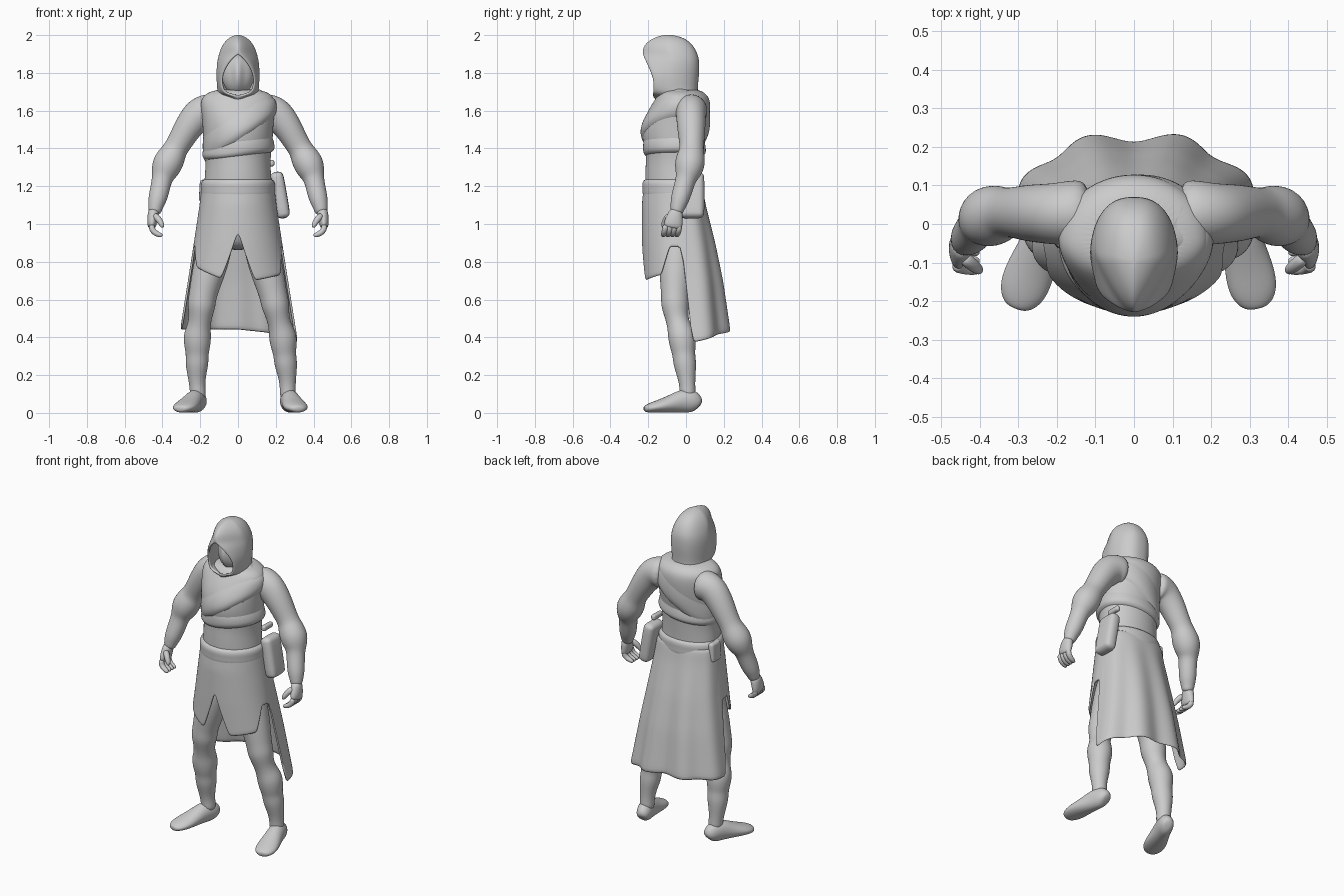
import bpy, bmesh
from math import sin, cos, pi, radians, acos, asin
from mathutils import Vector, Matrix

cube = bpy.data.objects.get("Cube")
if cube:
    bpy.data.objects.remove(cube, do_unlink=True)

GREY = (0.6, 0.6, 0.6, 1.0)
mat = bpy.data.materials.new("clay grey")
mat.use_nodes = True
mat.diffuse_color = GREY
shader = mat.node_tree.nodes["Principled BSDF"]
shader.inputs["Base Color"].default_value = GREY
shader.inputs["Roughness"].default_value = 0.7


def finish(name, bm, mirror=False, solid=0, offset=0, bevel=0, subsurf=1):
    bmesh.ops.recalc_face_normals(bm, faces=bm.faces)
    for f in bm.faces:
        f.smooth = True
    mesh = bpy.data.meshes.new(name)
    bm.to_mesh(mesh)
    bm.free()
    mesh.materials.append(mat)
    ob = bpy.data.objects.new(name, mesh)
    bpy.context.collection.objects.link(ob)
    if mirror:
        ob.modifiers.new("mirror", 'MIRROR').use_mirror_merge = False
    if solid:
        m = ob.modifiers.new("thickness", 'SOLIDIFY')
        m.thickness, m.offset = solid, offset
    if bevel:
        m = ob.modifiers.new("round", 'BEVEL')
        m.width, m.segments = bevel, 4
    m = ob.modifiers.new("smooth", 'SUBSURF')
    m.levels = m.render_levels = subsurf


def grid(name, rows, closed=True, caps=False, **kw):
    """Skin a stack of equal rows of points."""
    bm = bmesh.new()
    vs = [[bm.verts.new(p) for p in r] for r in rows]
    n = len(rows[0])
    for a, b in zip(vs, vs[1:]):
        for i in range(n if closed else n - 1):
            j = (i + 1) % n
            bm.faces.new((a[i], a[j], b[j], b[i]))
    if caps:
        bm.faces.new(vs[0])
        bm.faces.new(vs[-1])
    bmesh.ops.remove_doubles(bm, verts=bm.verts, dist=0.0005)
    finish(name, bm, **kw)


def tube(name, path, ref=(0, 1, 0), n=16, **kw):
    """Limb along (x, y, z, radius[, radius along ref])."""
    pts = [Vector(p[:3]) for p in path]
    rows = []
    for i, p in enumerate(path):
        d = (pts[min(i + 1, len(pts) - 1)] - pts[max(i - 1, 0)]).normalized()
        side = d.cross(Vector(ref)).normalized()
        other = side.cross(d)
        rows.append([pts[i] + side * p[3] * cos(2 * pi * k / n)
                     + other * p[-1] * sin(2 * pi * k / n) for k in range(n)])
    grid(name, rows, caps=True, subsurf=2, **kw)


def lookup(table, v):
    """Linear interpolation in rows sorted by first value."""
    if v <= table[0][0]:
        return table[0][1:]
    for a, b in zip(table, table[1:]):
        if v <= b[0]:
            k = (v - a[0]) / (b[0] - a[0])
            return [p + (q - p) * k for p, q in zip(a[1:], b[1:])]
    return table[-1][1:]


MID = -0.04


def around(table, z, t, off=0, boxy=1.0):
    """Point on a body section: t = 0 front, positive towards +x."""
    rx, front, back = lookup(table, z)
    c = cos(t)
    y = MID + (front - MID) * c if c > 0 else MID + (back - MID) * abs(c) ** boxy
    return Vector((rx * sin(t) + off * sin(t), y - off * c, z))


TURN = [2 * pi * i / 48 for i in range(48)]

# torso: height, half width, front, back
TORSO = [(0.86, .13, -.14, .05), (0.95, .16, -.18, .07), (1.10, .18, -.21, .08),
         (1.22, .18, -.216, .08), (1.31, .17, -.214, .085), (1.38, .176, -.21, .09),
         (1.44, .184, -.228, .1), (1.50, .186, -.232, .115), (1.56, .19, -.22, .125),
         (1.62, .197, -.19, .13), (1.665, .195, -.16, .125), (1.695, .165, -.14, .1),
         (1.715, .1, -.11, .06)]
grid("torso", [[around(TORSO, r[0], t) for t in TURN] for r in TORSO], caps=True, subsurf=2)

# belt and soft cloth folds wrapped around the torso
BELT = ((-1, -.5), (-.85, .7), (-.4, 1), (0, .85), (.4, 1), (.85, .7), (1, -.5))
FOLD = ((-1, -.5), (-.85, .3), (-.6, .9), (-.3, 1), (.1, .7), (.5, .3), (1, -.3))


def band(name, profile, z0, tilt, half, thick):
    grid(name, [[around(TORSO, z0 + tilt * sin(t) + v * half, t, k * thick) for t in TURN]
                for v, k in profile])


band("belt", BELT, 1.185, 0, .055, .018)
band("chest_sash", FOLD, 1.52, .12, .08, .011)
band("waist_fold", FOLD, 1.40, .02, .045, .015)

# skirt and coat tails: front slit, side slits, long folded back
SKIRT = [(0.37, .318, -.22, .235), (0.7, .262, -.222, .19), (0.9, .228, -.228, .15),
         (1.1, .198, -.228, .1), (1.2, .186, -.218, .082)]
HEM = [(-180, .44), (-96, .44), (-92, .88), (-76, .88), (-60, .77), (-20, .71), (0, .96),
       (20, .70), (60, .73), (76, .88), (92, .88), (96, .37), (130, .41), (180, .44)]
rows = []
for v in range(17):
    row = []
    for deg in range(-180, 180, 4):
        t = radians(deg)
        z = 1.2 + (lookup(HEM, deg)[0] - 1.2) * v / 16
        p = around(SKIRT, z, t, boxy=.62)
        fold = .016 * (1.2 - z) / .76 * max(0, -cos(t)) ** .5 * -cos(8 * t)
        row.append(p + Vector((sin(t), -cos(t), 0)) * fold)
    rows.append(row)
grid("skirt", rows, solid=.012)

# hood: height, half width, front, back, half width of the face opening
HOOD = [(1.65, .125, -.155, .08, 0), (1.672, .116, -.175, .068, 0),
        (1.685, .112, -.178, .064, .06), (1.71, .11, -.174, .062, .085),
        (1.76, .114, -.174, .066, .092), (1.80, .115, -.188, .07, .085),
        (1.84, .114, -.205, .071, .064), (1.875, .109, -.222, .069, .036),
        (1.905, .101, -.232, .06, 0), (1.94, .087, -.226, .042, 0),
        (1.97, .066, -.198, .014, 0), (1.99, .041, -.16, -.025, 0), (2.0, .014, -.12, -.07, 0)]
rows = []
for z, rx, front, back, gap in HOOD:
    s0 = asin(gap / rx)
    half = []
    for i in range(17):
        s = s0 + (pi - s0) * i / 16
        k = (cos(s0) - cos(s)) / (cos(s0) + 1)
        if s < pi / 2:
            x = gap + (rx - gap) * ((cos(s0) - cos(s)) / cos(s0)) ** .65
        else:
            x = rx * max(0, sin(s)) ** .8
        half.append(Vector((x, front + (back - front) * k, z)))
    rows.append(half + [Vector((-p.x, p.y, p.z)) for p in reversed(half[:-1])])
top = [Vector((0, -.095, 2.002))] * len(rows[0])
grid("hood", rows + [top], closed=False, solid=.014, offset=-1, subsurf=2)

# masked face with a central ridge
bm = bmesh.new()
bmesh.ops.create_uvsphere(bm, u_segments=32, v_segments=20, radius=1)
for v in bm.verts:
    x, y, z = v.co
    ridge = .025 * max(0, 1 - abs(x) * 2.5) * (1 - z * z) if y < 0 else 0
    v.co = Vector((x * .085, -.06 + y * .075 - ridge, 1.79 + z * .11))
finish("face_mask", bm)

# arms with rolled sleeves at the elbow
tube("arm", [(.11, .03, 1.595, .085), (.16, .028, 1.6, .097, .088), (.21, .026, 1.582, .092, .08),
             (.262, .028, 1.515, .077), (.305, .03, 1.44, .068), (.332, .03, 1.395, .064),
             (.35, .026, 1.36, .076), (.376, .02, 1.315, .082), (.392, .01, 1.27, .07),
             (.402, 0, 1.24, .054), (.413, -.016, 1.185, .053), (.428, -.034, 1.125, .05),
             (.438, -.045, 1.085, .038), (.443, -.052, 1.05, .032)], mirror=True)
# hands
tube("palm", [(.443, -.05, 1.08, .03, .032), (.45, -.058, 1.045, .03, .043),
              (.456, -.068, 1.0, .026, .052), (.456, -.072, .975, .018, .046)], mirror=True)
for i in range(4):
    y = -.108 + .024 * i
    tube("finger", [(.458, y, .998, .018), (.455, y - .003, .968, .018),
                    (.435, y - .008, .95, .017), (.412, y - .012, .941, .014),
                    (.4, y - .014, .938, .008)], n=8, mirror=True)
tube("thumb", [(.445, -.085, 1.05, .02), (.42, -.105, 1.025, .019),
               (.404, -.118, 1.0, .016), (.398, -.122, .98, .009)], n=8, mirror=True)

# legs and feet, the right foot standing closer in
LEG = [(.1, -.05, .97, .09), (.135, -.05, .82, .094), (.165, -.055, .71, .086),
       (.188, -.058, .62, .074), (.198, -.058, .57, .077), (.21, -.05, .51, .062),
       (.222, -.038, .46, .062), (.236, -.022, .41, .076), (.242, -.016, .35, .07),
       (.246, -.012, .31, .06), (.252, -.006, .26, .063), (.26, .003, .19, .048),
       (.262, .008, .13, .041), (.262, .01, .07, .046)]
FOOT = [(.072, .04, .022, .02), (.062, .05, .038, .045), (.03, .064, .048, .064),
        (-.02, .063, .05, .063), (-.07, .05, .057, .05), (-.125, .038, .066, .038),
        (-.175, .029, .064, .029), (-.208, .022, .044, .021), (-.22, .02, .02, .012)]
for side, label, ankle, toe in ((1, "left", .264, .322), (-1, "right", .202, .305)):
    tube(label + "_leg", [(side * (x + (ankle - .262) * max(0, 1 - z / .62)), y, z, r)
                          for x, y, z, r in LEG])
    tube(label + "_foot", [(side * (ankle - .006 + (toe - ankle) * (.07 - y) / .27), y, z, w, h)
                           for y, z, w, h in FOOT], ref=(0, 0, 1))


# belt pouches
def pouch(name, centre, size, tilt, bevel):
    bm = bmesh.new()
    bmesh.ops.create_cube(bm, size=1)
    m = Matrix.Translation(centre) @ Matrix.Rotation(tilt, 4, 'Y') @ Matrix.Diagonal((*size, 1))
    bmesh.ops.transform(bm, matrix=m, verts=bm.verts)
    finish(name, bm, bevel=bevel)


pouch("large_pouch", (.222, .03, 1.153), (.075, .135, .25), -.17, .032)
pouch("small_pouch", (-.185, -.02, 1.175), (.04, .09, .12), .05, .018)

# small tool handle above the large pouch
pouch("tool_handle", (.178, .035, 1.322), (.03, .09, .035), 0, .013)
